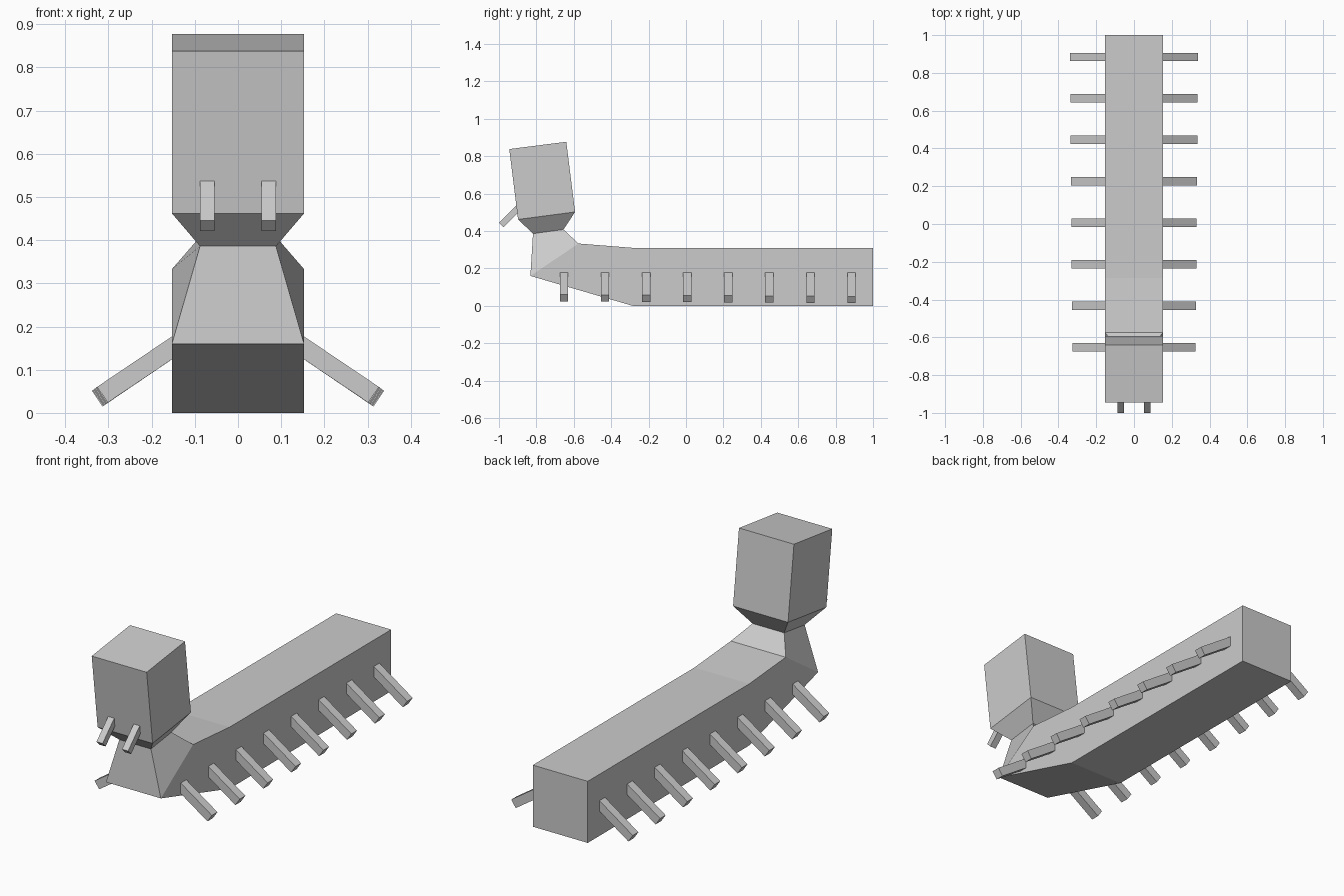
import bpy, bmesh
from mathutils import Vector

if "Cube" in bpy.data.objects:
    bpy.data.objects.remove(bpy.data.objects["Cube"])


def make_object(name, bm):
    bmesh.ops.recalc_face_normals(bm, faces=bm.faces)
    mesh = bpy.data.meshes.new(name)
    bm.to_mesh(mesh)
    bm.free()
    obj = bpy.data.objects.new(name, mesh)
    bpy.context.collection.objects.link(obj)
    return obj


def loft(name, sections):
    """Each section: half width, lower/front (y, z), upper/back (y, z)."""
    bm = bmesh.new()
    rings = []
    for w, a, b in sections:
        rings.append([bm.verts.new(p) for p in
                      ((-w, *a), (w, *a), (w, *b), (-w, *b))])
    for r, s in zip(rings, rings[1:]):
        for i in range(4):
            j = (i + 1) % 4
            bm.faces.new((r[i], r[j], s[j], s[i]))
    bm.faces.new(rings[0])
    bm.faces.new(rings[-1])
    return make_object(name, bm)


def bar(name, start, end, side, half_side, half_thick):
    """Square bar between two points, side = one cross-section axis."""
    start, end, side = Vector(start), Vector(end), Vector(side)
    up = (end - start).cross(side).normalized() * half_thick
    side = side * half_side
    bm = bmesh.new()
    rings = [[bm.verts.new(p + side * i + up * j)
              for i, j in ((-1, -1), (1, -1), (1, 1), (-1, 1))]
             for p in (start, end)]
    for i in range(4):
        j = (i + 1) % 4
        bm.faces.new((rings[0][i], rings[0][j], rings[1][j], rings[1][i]))
    for r in rings:
        bm.faces.new(r)
    return make_object(name, bm)


# Long body bending up through the neck into the raised head
W = 0.153
loft("body_and_head", [
    (W, (1.0, 0.0), (1.0, 0.31)),
    (W, (-0.285, 0.0), (-0.285, 0.31)),
    (W, (-0.832, 0.16), (-0.575, 0.333)),
    (0.088, (-0.818, 0.386), (-0.655, 0.408)),
    (W, (-0.898, 0.462), (-0.593, 0.502)),
    (W, (-0.945, 0.838), (-0.64, 0.877)),
])

for s, label in ((1, "right"), (-1, "left")):
    # Eight splayed legs per side, slightly longer toward the tail
    for i in range(8):
        y = -0.652 + i * 0.2195
        t = i / 7
        bar(f"leg_{label}_{i + 1}",
            (s * 0.13, y, 0.166),
            (s * (0.314 + 0.012 * t), y, 0.042 - 0.009 * t),
            (0, 1, 0), 0.022, 0.022)
    # Small fang on the lower front of the head
    bar(f"fang_{label}",
        (s * 0.071, -0.87, 0.55), (s * 0.071, -0.988, 0.433),
        (1, 0, 0), 0.017, 0.017)
